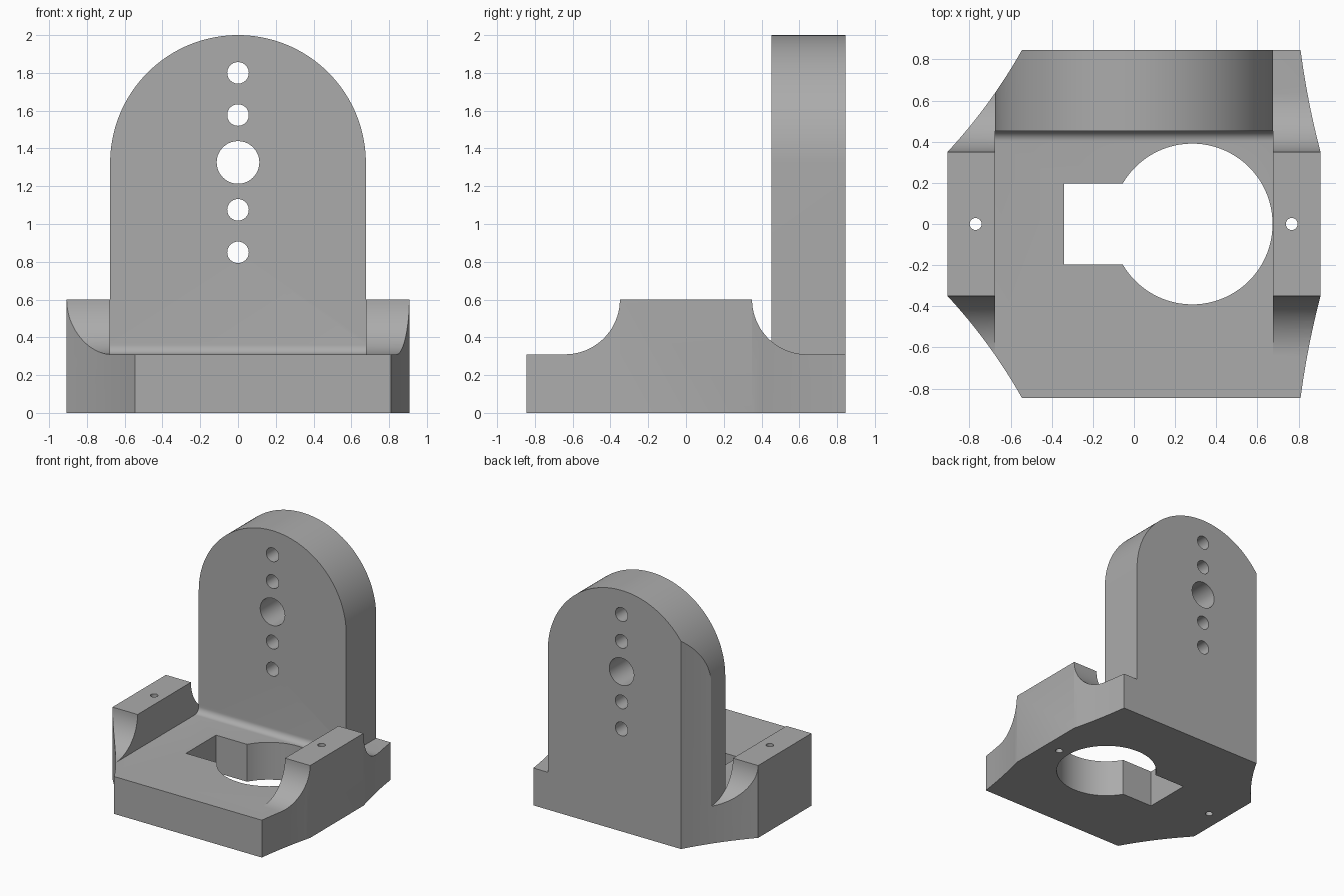
import bpy, bmesh, math
from mathutils import Vector

if "Cube" in bpy.data.objects:
    bpy.data.objects.remove(bpy.data.objects["Cube"])

grey = bpy.data.materials.new("plain grey")
grey.diffuse_color = (0.41, 0.41, 0.41, 1)
grey.use_nodes = True
grey.node_tree.nodes["Principled BSDF"].inputs["Base Color"].default_value = grey.diffuse_color


def arc(cx, cy, r, a0, a1, n):
    """Points along a circular arc, angles in degrees."""
    return [(cx + r * math.cos(math.radians(a0 + (a1 - a0) * i / n)),
             cy + r * math.sin(math.radians(a0 + (a1 - a0) * i / n))) for i in range(n + 1)]


def bowed(p, q, sag, n=12):
    """Points from p to q, bowed towards the centre of the model."""
    p, q = Vector(p), Vector(q)
    d = (q - p).normalized()
    side = Vector((-d.y, d.x))
    if side.dot((p + q) / 2) > 0:
        side = -side
    return [tuple(p.lerp(q, i / n) + side * sag * 4 * (i / n) * (1 - i / n)) for i in range(n + 1)]


def prism(name, pts, axis, lo, hi):
    """Extrude a 2D profile along an axis from lo to hi."""
    place = {'x': lambda a, b, t: (t, a, b),
             'y': lambda a, b, t: (a, t, b),
             'z': lambda a, b, t: (a, b, t)}[axis]
    bm = bmesh.new()
    face = bm.faces.new([bm.verts.new(place(a, b, lo)) for a, b in pts])
    new = bmesh.ops.extrude_face_region(bm, geom=[face])["geom"]
    bmesh.ops.translate(bm, vec=place(0, 0, hi - lo),
                        verts=[v for v in new if isinstance(v, bmesh.types.BMVert)])
    bmesh.ops.recalc_face_normals(bm, faces=bm.faces)
    me = bpy.data.meshes.new(name)
    bm.to_mesh(me)
    bm.free()
    me.materials.append(grey)
    ob = bpy.data.objects.new(name, me)
    bpy.context.collection.objects.link(ob)
    return ob


def boolean(ob, other, op):
    """Apply a boolean and remove the helper."""
    mod = ob.modifiers.new("bool", 'BOOLEAN')
    mod.operation, mod.solver, mod.object = op, 'EXACT', other
    bpy.context.view_layer.objects.active = ob
    bpy.ops.object.modifier_apply(modifier=mod.name)
    bpy.data.objects.remove(other)


W, FLOOR, LUG, D = 0.677, 0.31, 0.60, 0.845   # wall half width, heights, half depth
WALL_Y, ARCH_Z = 0.452, 1.323

# Base and upright wall, joined by a small fillet
body = prism("bracket_body", [(-D, 0), (D, 0), (D, 2), (WALL_Y, 2)]
             + arc(WALL_Y - 0.05, FLOOR + 0.05, 0.05, 0, -90, 8) + [(-D, FLOOR)], 'x', -W, W)

# Rounded top of the wall
arch = prism("arch_shape", [(-W, -0.1), (W, -0.1)] + arc(0, ARCH_Z, W, 0, 180, 72), 'y', -1, 1)
boolean(body, arch, 'INTERSECT')

# Side lugs with concave shoulders
r = LUG - FLOOR
lug = ([(-D, 0), (D, 0), (D, FLOOR)] + arc(0.35 + r, LUG, r, 270, 180, 20)
       + arc(-0.35 - r, LUG, r, 0, -90, 20) + [(-D, FLOOR)])
for s in (-1, 1):
    boolean(body, prism("side_lug", lug, 'x', min(s * W, s), max(s * W, s)), 'UNION')

# Trim to the plan outline
right = bowed((0.81, -D - 0.001), (0.907, -0.35), 0.008)
left = bowed((-0.907, -0.35), (-0.545, -D - 0.001), 0.018)
outline = (right + [(x, -y) for x, y in reversed(right)]
           + [(x, -y) for x, y in reversed(left)] + left)
boolean(body, prism("outline_shape", outline, 'z', -0.1, 2.1), 'INTERSECT')

# Keyhole opening in the floor
R, CX, SLOT = 0.391, 0.283, 0.197
a = 180 - math.degrees(math.asin(SLOT / R))
keyhole = arc(CX, 0, R, -a, a, 72) + [(-0.34, SLOT), (-0.34, -SLOT)]
boolean(body, prism("keyhole_cutter", keyhole, 'z', -0.1, 0.5), 'DIFFERENCE')

# Screw holes in the lugs
for x in (-0.77, 0.767):
    boolean(body, prism("screw_cutter", arc(x, 0, 0.029, 0, 360, 24)[:-1], 'z', -0.1, 0.9), 'DIFFERENCE')

# Column of holes through the wall
for z, rad in ((0.85, 0.057), (1.075, 0.057), (ARCH_Z + 0.003, 0.113), (1.577, 0.057), (1.8, 0.057)):
    boolean(body, prism("wall_hole_cutter", arc(0, z, rad, 0, 360, 40)[:-1], 'y', 0.2, 1), 'DIFFERENCE')

bpy.ops.object.select_all(action='DESELECT')
body.select_set(True)
bpy.context.view_layer.objects.active = body
bpy.ops.object.shade_smooth_by_angle(angle=math.radians(30))
